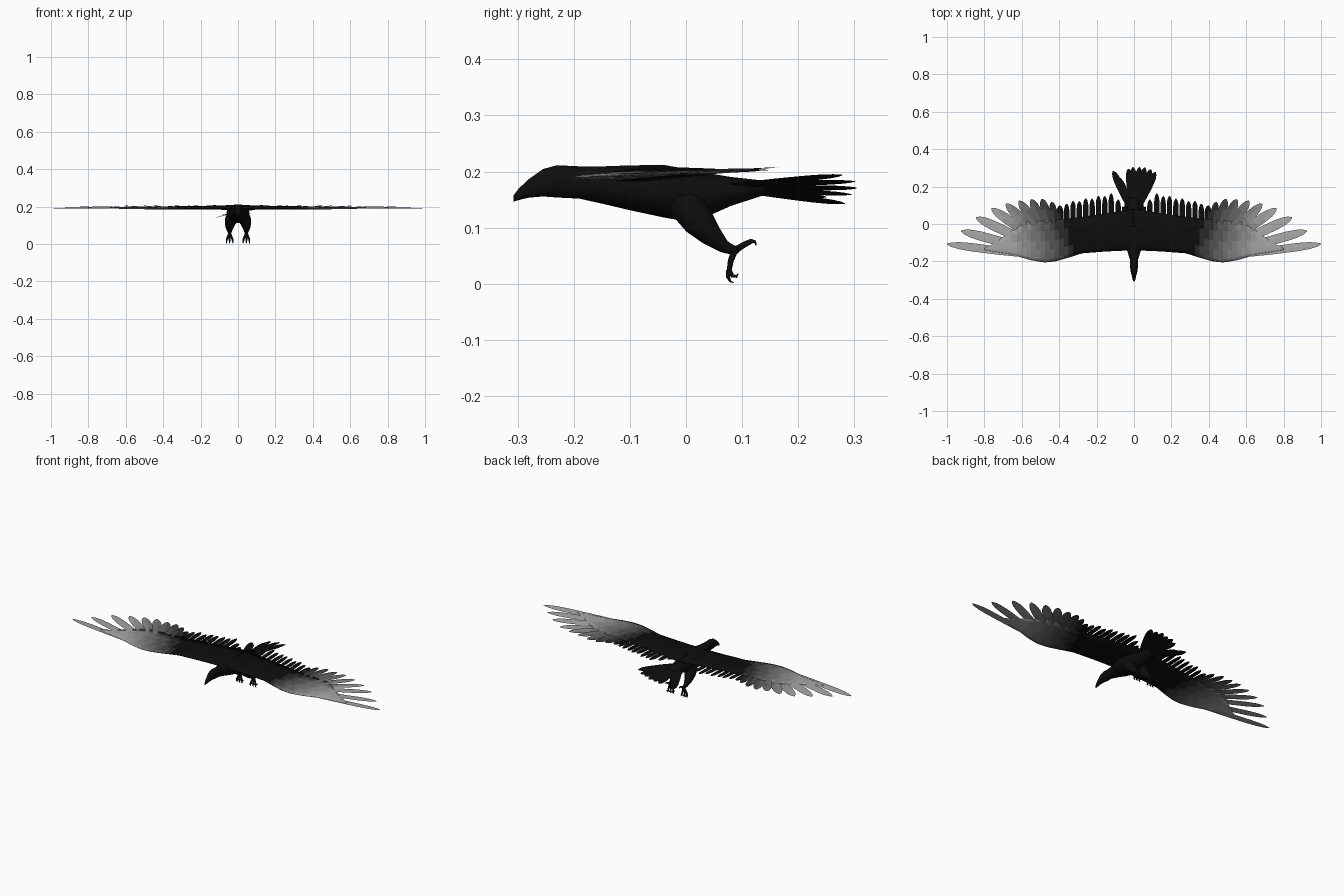
import bpy, bmesh, math
from mathutils import Vector

if "Cube" in bpy.data.objects:
    bpy.data.objects.remove(bpy.data.objects["Cube"])

# plumage shades, black to pale grey
SHADES = []
for i in range(10):
    m = bpy.data.materials.new("plumage_%d" % i)
    v = 0.004 + 0.38 * (i / 9) ** 1.4
    m.diffuse_color = (v, v, v, 1)
    m.use_nodes = True
    m.node_tree.nodes["Principled BSDF"].inputs["Base Color"].default_value = m.diffuse_color
    SHADES.append(m)


def interp(tab, x):
    for a, b in zip(tab, tab[1:]):
        if x <= b[0]:
            t = max(0, (x - a[0]) / (b[0] - a[0]))
            return a[1] + (b[1] - a[1]) * t
    return tab[-1][1]


def loft(bm, rings):
    vs = [[bm.verts.new(p) for p in r] for r in rings]
    n = len(vs[0])
    for a, b in zip(vs, vs[1:]):
        for i in range(n):
            j = (i + 1) % n
            bm.faces.new((a[i], a[j], b[j], b[i]))
    bm.faces.new(vs[0])
    bm.faces.new(vs[-1])


def finish(name, bm, smooth=True, mirror=False, shaded=False):
    bmesh.ops.recalc_face_normals(bm, faces=bm.faces)
    for f in bm.faces:
        f.smooth = smooth
        if shaded:
            c = f.calc_center_median()
            s = (abs(c.x) - 0.4 * c.y - 0.36) / 0.34
            f.material_index = round(9 * min(1, max(0, s)))
    me = bpy.data.meshes.new(name)
    bm.to_mesh(me)
    bm.free()
    for m in SHADES if shaded else SHADES[:1]:
        me.materials.append(m)
    ob = bpy.data.objects.new(name, me)
    bpy.context.collection.objects.link(ob)
    if mirror:
        ob.modifiers.new("mirror", 'MIRROR').use_mirror_merge = False
    return ob


def tube(bm, pts, n=8):
    rings = []
    for i, p in enumerate(pts):
        c = Vector(p[:3])
        d = (Vector(pts[min(i + 1, len(pts) - 1)][:3]) - Vector(pts[max(i - 1, 0)][:3])).normalized()
        u = Vector((1, 0, 0))
        u = (u - d * u.dot(d)).normalized()
        w = d.cross(u)
        rings.append([c + p[3] * (math.cos(k * math.tau / n) * u + math.sin(k * math.tau / n) * w)
                      for k in range(n)])
    loft(bm, rings)


def feather(bm, root, tip, width, thick=0.003, roll=0.0):
    root, tip = Vector(root), Vector(tip)
    d = tip - root
    side = Vector((d.y, -d.x, 0)).normalized() + Vector((0, 0, roll))
    up = Vector((0, 0, 1))
    shape = [(0, .6), (.15, .75), (.3, .88), (.45, .97), (.6, 1), (.75, 1), (.87, .85), (.95, .55), (1, .12)]
    rings = []
    for t, w in shape:
        c = root + d * t
        s = side * (w * width / 2)
        h = up * (thick / 2 * (1.2 - t))
        rings.append([c - s, c + h, c + s, c - h])
    loft(bm, rings)


# body, head and beak: y, half width, top, bottom
bm = bmesh.new()
rings = []
for y, w, zt, zb in [(-.307, .003, .158, .146), (-.298, .007, .17, .149), (-.28, .011, .187, .153),
                     (-.255, .018, .205, .155), (-.23, .021, .212, .153), (-.19, .022, .21, .151),
                     (-.15, .034, .21, .142), (-.1, .055, .212, .13), (-.04, .063, .213, .117),
                     (0, .06, .206, .11), (.04, .047, .198, .12), (.08, .036, .191, .138),
                     (.14, .026, .184, .158)]:
    rings.append([(w * math.cos(k * math.tau / 14), y, (zt + zb) / 2 + (zt - zb) / 2 * math.sin(k * math.tau / 14))
                  for k in range(14)])
loft(bm, rings)
finish("body", bm)

# wing blade: closed chord sections from the shoulder out to the hand
LEAD = [(0, -.14), (.15, -.147), (.28, -.157), (.35, -.18), (.42, -.2), (.48, -.206), (.55, -.194),
        (.64, -.168), (.8, -.138)]
TRAIL = [(0, .08), (.1, .065), (.3, .035), (.45, .02), (.58, .01), (.66, -.04), (.74, -.1), (.8, -.13)]


def wing_z(y):
    return 0.198 + 0.045 * y


bm = bmesh.new()
rings = []
for i in range(33):
    x = 0.8 * i / 32
    a, b = interp(LEAD, x), interp(TRAIL, x)
    th = interp([(0, .014), (.15, .01), (.4, .007), (.8, .0015)], x)
    up, lo = [], []
    for t, k in [(0, .15), (.1, .8), (.3, 1), (.5, .8), (.75, .5), (1, .15)]:
        y = a + (b - a) * t
        up.append((x, y, wing_z(y) + th * k))
        lo.append((x, y, wing_z(y) - th * k))
    rings.append(up + lo[::-1])
loft(bm, rings)
finish("wing", bm, mirror=True, shaded=True)

# flight feathers: root x, root y, tip x, tip y, width
bm = bmesh.new()
quills = [(.50, -.172, 1.0, -.107, .044), (.50, -.15, .925, -.037, .05), (.49, -.13, .845, .035, .052),
          (.48, -.11, .762, .083, .052), (.47, -.10, .685, .108, .052), (.46, -.09, .615, .124, .05),
          (.45, -.08, .55, .132, .05), (.43, -.07, .492, .134, .046), (.41, -.06, .44, .118, .04),
          (.39, -.05, .397, .1, .036)]
for i in range(8):
    x = .36 - i * .034
    quills.append((x, -.04, x, .108 + .048 * i / 7 + .008 * (i % 2), .029))
quills.append((.085, -.03, .085, .13, .03))
quills.append((.055, -.03, .05, .095, .03))
for i, (rx, ry, tx, ty, w) in enumerate(quills):
    dz = .002 * (i % 3 - 1)
    feather(bm, (rx, ry, wing_z(ry)), (tx, ty, wing_z(ty) + dz), w, roll=.06)
finish("flight_feathers", bm, smooth=False, mirror=True, shaded=True)

# tail fan, slightly banked
bm = bmesh.new()
for i, (x, y) in enumerate([(-.112, .283), (-.085, .25), (-.03, .295), (-.005, .304), (.03, .304),
                            (.058, .302), (.09, .292), (.115, .278)]):
    feather(bm, (x * .12, .07, .172 + .02 * x), (x, y, .165 + .2 * x + .006 * (i % 2)), .04, .005, roll=.2)
finish("tail_feathers", bm, smooth=False)

# feathered thighs and shanks
bm = bmesh.new()
tube(bm, [(.03, -.025, .165, .022), (.036, 0, .14, .032), (.041, .022, .112, .03), (.045, .045, .086, .021),
          (.045, .068, .066, .012), (.045, .084, .06, .009), (.045, .094, .06, .006)], 10)
finish("leg", bm, mirror=True)

# toes with hooked claws
bm = bmesh.new()
for dx in (-.016, 0, .015):
    tube(bm, [(.045, .087, .06, .007), (.045 + dx * .5, .08, .042, .006), (.045 + dx, .077, .024, .005),
              (.045 + dx, .083, .014, .004), (.045 + dx, .09, .013, .003), (.045 + dx, .093, .018, .001)], 6)
    tube(bm, [(.045 + dx, .076, .024, .005), (.045 + dx * 1.1, .075, .012, .004),
              (.045 + dx * 1.1, .079, .004, .002), (.045 + dx * 1.1, .085, .002, .0008)], 6)
tube(bm, [(.045, .088, .06, .007), (.045, .106, .071, .006), (.045, .117, .076, .005),
          (.045, .123, .075, .003), (.045, .125, .068, .001)], 6)
finish("foot", bm, mirror=True)
